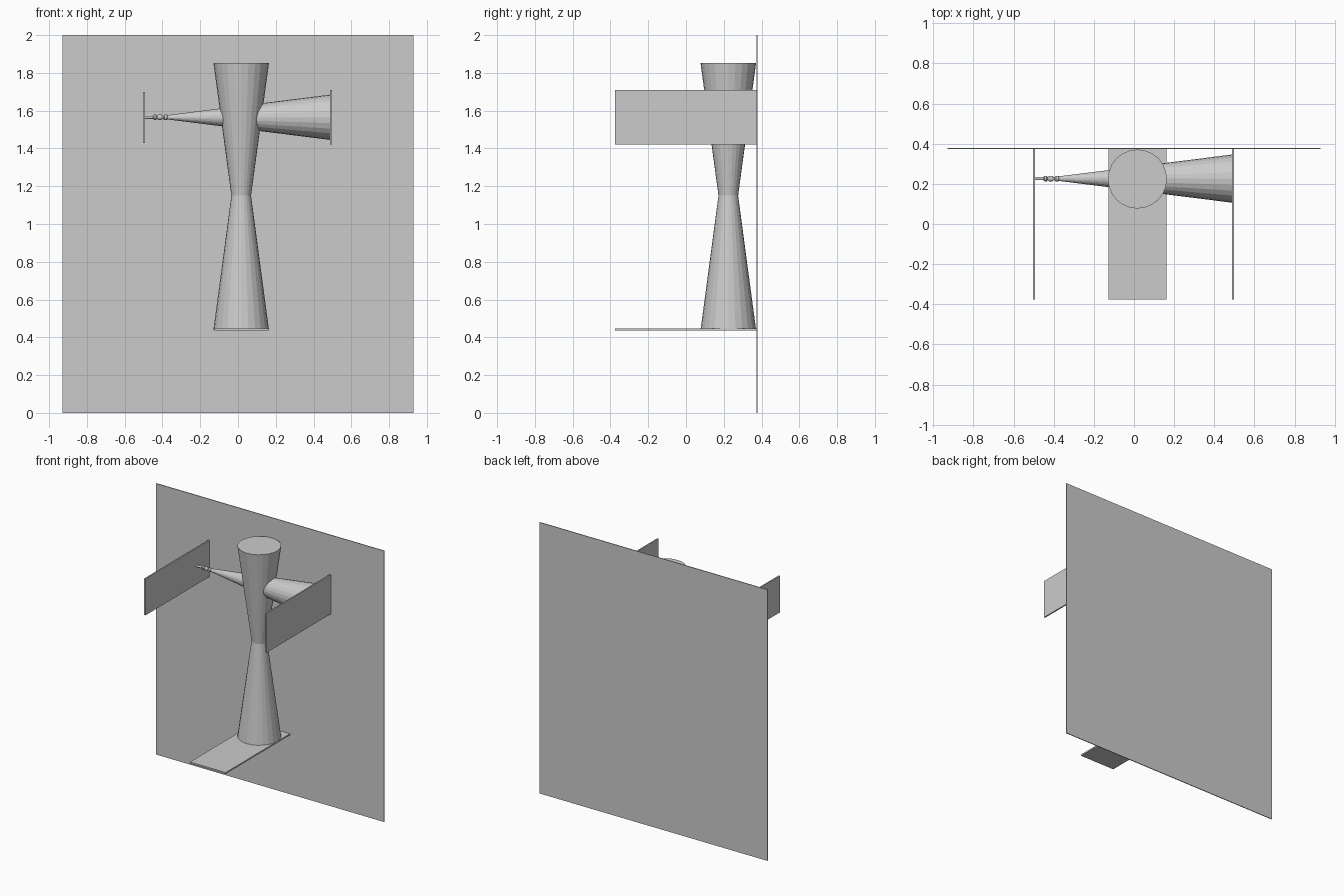
import bpy
import bmesh
import math
from mathutils import Matrix

if "Cube" in bpy.data.objects:
    bpy.data.objects.remove(bpy.data.objects["Cube"], do_unlink=True)

grey = bpy.data.materials.new("plain grey")
grey.use_nodes = True
colour = (0.6, 0.6, 0.6, 1)
grey.diffuse_color = colour
grey.node_tree.nodes["Principled BSDF"].inputs["Base Color"].default_value = colour


def finish(name, bm):
    bmesh.ops.recalc_face_normals(bm, faces=bm.faces)
    mesh = bpy.data.meshes.new(name)
    bm.to_mesh(mesh)
    bm.free()
    mesh.materials.append(grey)
    obj = bpy.data.objects.new(name, mesh)
    bpy.context.collection.objects.link(obj)
    return obj


def panel(name, low, high):
    """Box between two opposite corners."""
    bm = bmesh.new()
    bmesh.ops.create_cube(bm, size=1)
    for v in bm.verts:
        v.co = [(a + b) / 2 + c * (b - a) for a, b, c in zip(low, high, v.co)]
    return finish(name, bm)


def turned(name, profile, place, sides=24):
    """Capped solid of revolution from (radius, height) pairs."""
    bm = bmesh.new()
    rings = []
    for r, h in profile:
        angles = [math.tau * i / sides for i in range(sides)]
        rings.append([bm.verts.new((r * math.cos(a), r * math.sin(a), h)) for a in angles])
    for low, high in zip(rings, rings[1:]):
        for i in range(sides):
            j = (i + 1) % sides
            bm.faces.new((low[i], low[j], high[j], high[i]))
    bm.faces.new(rings[0])
    bm.faces.new(rings[-1])
    bm.transform(place)
    return finish(name, bm)


# Flat panels: wall, floor shelf and the two side plates
FRONT, BACK = -0.377, 0.373
panel("back_wall", (-0.93, BACK, 0), (0.93, 0.379, 2))
panel("base_plate", (-0.128, FRONT, 0.435), (0.163, BACK, 0.446))
panel("right_plate", (-0.502, FRONT, 1.43), (-0.492, BACK, 1.70))
panel("left_plate", (0.488, FRONT, 1.42), (0.498, BACK, 1.71))

# Hourglass column
turned("column", [(0.147, 0.44), (0.052, 1.15), (0.147, 1.852)],
       Matrix.Translation((0.017, 0.224, 0)))

# Horizontal cone through the column, with a beaded tip
along_x = Matrix.Translation((0, 0.226, 1.565)) @ Matrix.Rotation(math.pi / 2, 4, "Y")
turned("cone_arm", [(0.01, -0.385), (0.12, 0.49)], along_x)
turned("tip_rod", [(0.008, -0.495), (0.008, -0.37)], along_x, 12)
for i, (x, half) in enumerate([(-0.44, 0.01), (-0.414, 0.014), (-0.383, 0.012)]):
    turned(f"tip_bead_{i + 1}",
           [(0.009, x - half), (0.014, x - half / 2), (0.014, x + half / 2), (0.009, x + half)],
           along_x, 12)
